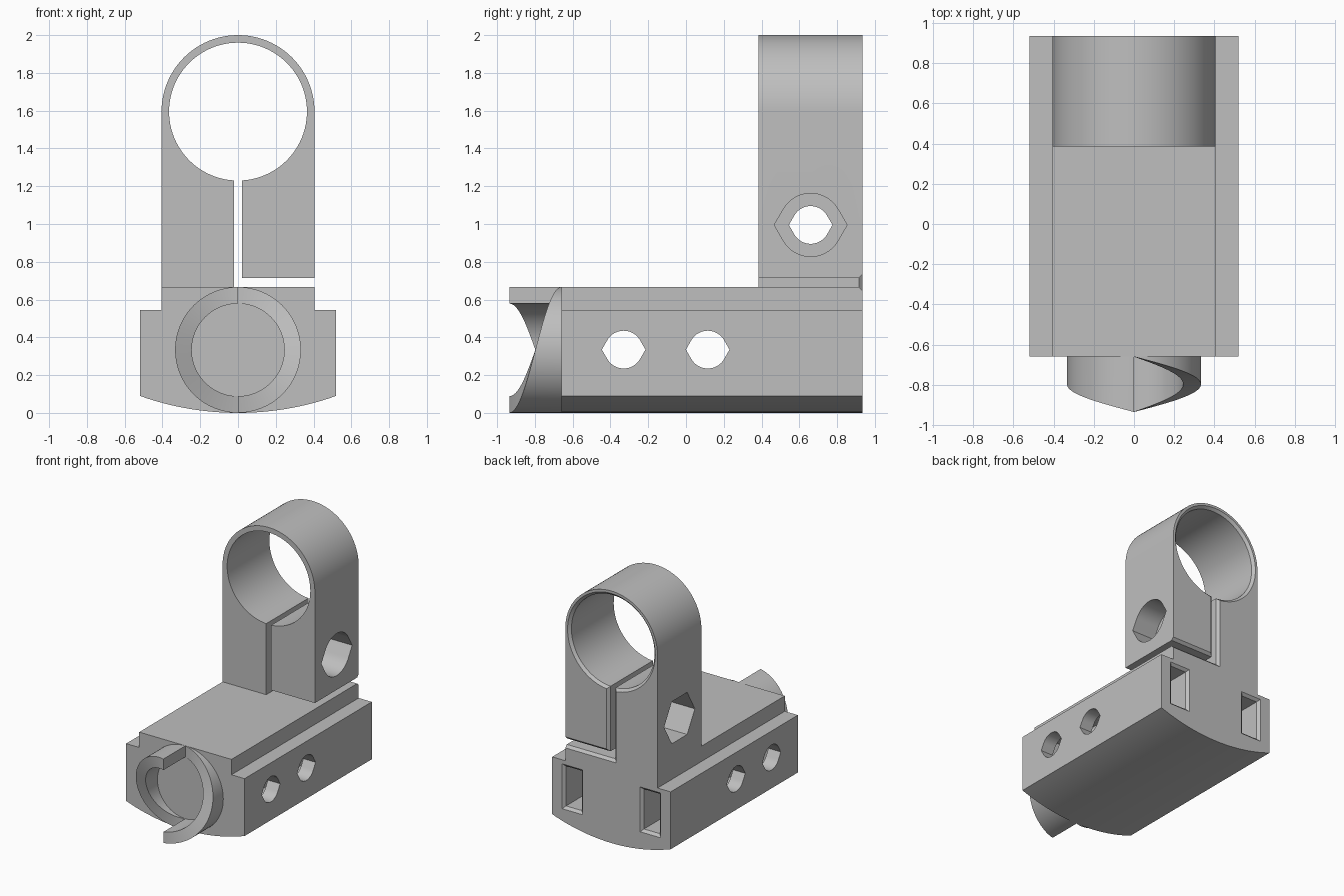
import bpy, bmesh
from math import sin, cos, pi, radians, sqrt

old = bpy.data.objects.get("Cube")
if old:
    bpy.data.objects.remove(old, do_unlink=True)

grey = bpy.data.materials.new("plain grey")
grey.use_nodes = True
grey.diffuse_color = (0.52, 0.52, 0.52, 1)
grey.node_tree.nodes["Principled BSDF"].inputs["Base Color"].default_value = (0.52, 0.52, 0.52, 1)

FRONT, BACK, TOP = -0.66, 0.935, 0.667      # base block limits
CLAMP_FRONT, BORE_Z, HALF = 0.385, 1.595, 0.405
MID_Z = 0.335                               # height of the cross holes in the base
BEVEL = 0.02


def make(name, bm):
    bmesh.ops.recalc_face_normals(bm, faces=bm.faces)
    mesh = bpy.data.meshes.new(name)
    bm.to_mesh(mesh)
    bm.free()
    mesh.materials.append(grey)
    ob = bpy.data.objects.new(name, mesh)
    bpy.context.scene.collection.objects.link(ob)
    return ob


def loft(name, axis, pa, da, pb, db):
    """Solid between outline pa at distance da and outline pb at db."""
    bm = bmesh.new()
    place = (lambda p, d: (p[0], d, p[1])) if axis == "y" else (lambda p, d: (d, p[0], p[1]))
    a = [bm.verts.new(place(p, da)) for p in pa]
    b = [bm.verts.new(place(p, db)) for p in pb]
    bm.faces.new(a)
    bm.faces.new(b[::-1])
    for i in range(len(a)):
        j = (i + 1) % len(a)
        bm.faces.new((a[i], a[j], b[j], b[i]))
    return make(name, bm)


def prism(name, axis, pts, d0, d1):
    return loft(name, axis, pts, d0, pts, d1)


def rect(u0, u1, v0, v1, grow=0):
    u0, u1, v0, v1 = u0 - grow, u1 + grow, v0 - grow, v1 + grow
    return [(u0, v0), (u1, v0), (u1, v1), (u0, v1)]


def circle(r, v, n=96):
    return [(r * cos(2 * pi * i / n), v + r * sin(2 * pi * i / n)) for i in range(n)]


def pointed(u, v, r):
    """Circle with a pointed tip on each side."""
    tip = r / cos(pi / 6)
    pts = []
    for side in (0, 180):
        pts.append((u + (tip if side == 0 else -tip), v))
        for a in range(30, 151, 6):
            t = radians(a + side)
            pts.append((u + r * cos(t), v + r * sin(t)))
    return pts


def hexagon(u, v, r):
    tip = r / cos(pi / 6)
    return [(u + tip * cos(i * pi / 3), v + tip * sin(i * pi / 3)) for i in range(6)]


def boolean(ob, tool, operation="DIFFERENCE"):
    mod = ob.modifiers.new("cut", "BOOLEAN")
    mod.operation, mod.object, mod.solver = operation, tool, "EXACT"
    bpy.context.view_layer.objects.active = ob
    bpy.ops.object.modifier_apply(modifier=mod.name)
    bpy.data.objects.remove(tool, do_unlink=True)


def flared_cut(ob, outline, y0):
    """Cut from y0 through the back, with a chamfered rim at the back."""
    boolean(ob, prism("cutter", "y", outline(0), y0, BACK + 0.1))
    boolean(ob, loft("cutter", "y", outline(0), BACK - BEVEL, outline(2 * BEVEL), BACK + BEVEL))


# Base block with a shallow curved underside and stepped shoulders
wide, low, shoulder = 0.52, 0.09, 0.545
R = (wide ** 2 + low ** 2) / (2 * low)
under = [wide * (i / 12 - 1) for i in range(25)]
base = [(x, R - sqrt(R * R - x * x)) for x in under]
base += [(wide, shoulder), (HALF, shoulder), (HALF, TOP),
         (-HALF, TOP), (-HALF, shoulder), (-wide, shoulder)]
bracket = prism("clamp_bracket", "y", base, FRONT, BACK)

# Upright clamp with a round top
arch = [(HALF, 0.4)]
arch += [(HALF * cos(pi * i / 48), BORE_Z + HALF * sin(pi * i / 48)) for i in range(49)]
arch += [(-HALF, 0.4)]
boolean(bracket, prism("clamp", "y", arch, CLAMP_FRONT, BACK), "UNION")

# Tube bore, vertical slit and horizontal relief gap
gap = 0.022
flared_cut(bracket, lambda g: circle(0.365 + g, BORE_Z), 0.2)
flared_cut(bracket, lambda g: rect(-gap, gap, TOP, 1.4, g), 0.3)
flared_cut(bracket, lambda g: rect(-gap, 0.6, TOP, 0.715, g), 0.3)

# Clamp bolt hole with a rounded recess on one side and a nut recess on the other
bolt_y, bolt_z = 0.66, 0.995
boolean(bracket, prism("cutter", "x", pointed(bolt_y, bolt_z, 0.1), -0.6, 0.6))
boolean(bracket, prism("cutter", "x", pointed(bolt_y, bolt_z, 0.167), 0.2, 0.6))
boolean(bracket, prism("cutter", "x", hexagon(bolt_y, bolt_z, 0.167), -0.6, -0.2))

# Cross holes through the base
for y in (-0.33, 0.115):
    boolean(bracket, prism("cutter", "x", pointed(y, MID_Z, 0.1), -0.7, 0.7))

# Nut channels entering from the back
for x in (-0.342, 0.342):
    flared_cut(bracket, lambda g: rect(x - 0.07, x + 0.07, MID_Z - 0.158, MID_Z + 0.158, g), -0.5)


# Front collar: two half rings, each rising as a helical ramp
def ramp(name, start):
    bm = bmesh.new()
    rows = []
    steps = 40
    for i in range(steps + 1):
        t = start + pi * i / steps
        tip = FRONT - 0.275 * i / steps
        rows.append([bm.verts.new((r * sin(t), y, 0.3335 + r * cos(t)))
                     for r, y in ((0.245, FRONT + 0.02), (0.333, FRONT + 0.02),
                                  (0.333, tip), (0.245, tip))])
    for a, b in zip(rows, rows[1:]):
        for k in range(4):
            m = (k + 1) % 4
            bm.faces.new((a[k], a[m], b[m], b[k]))
    bm.faces.new(rows[0])
    bm.faces.new(rows[-1][::-1])
    return make(name, bm)


parts = [bracket, ramp("left_collar_ramp", 0), ramp("right_collar_ramp", pi)]

# Smooth curved faces, keep hard edges
for ob in parts:
    bpy.ops.object.select_all(action="DESELECT")
    ob.select_set(True)
    bpy.context.view_layer.objects.active = ob
    bpy.ops.object.shade_smooth_by_angle(angle=radians(25))
